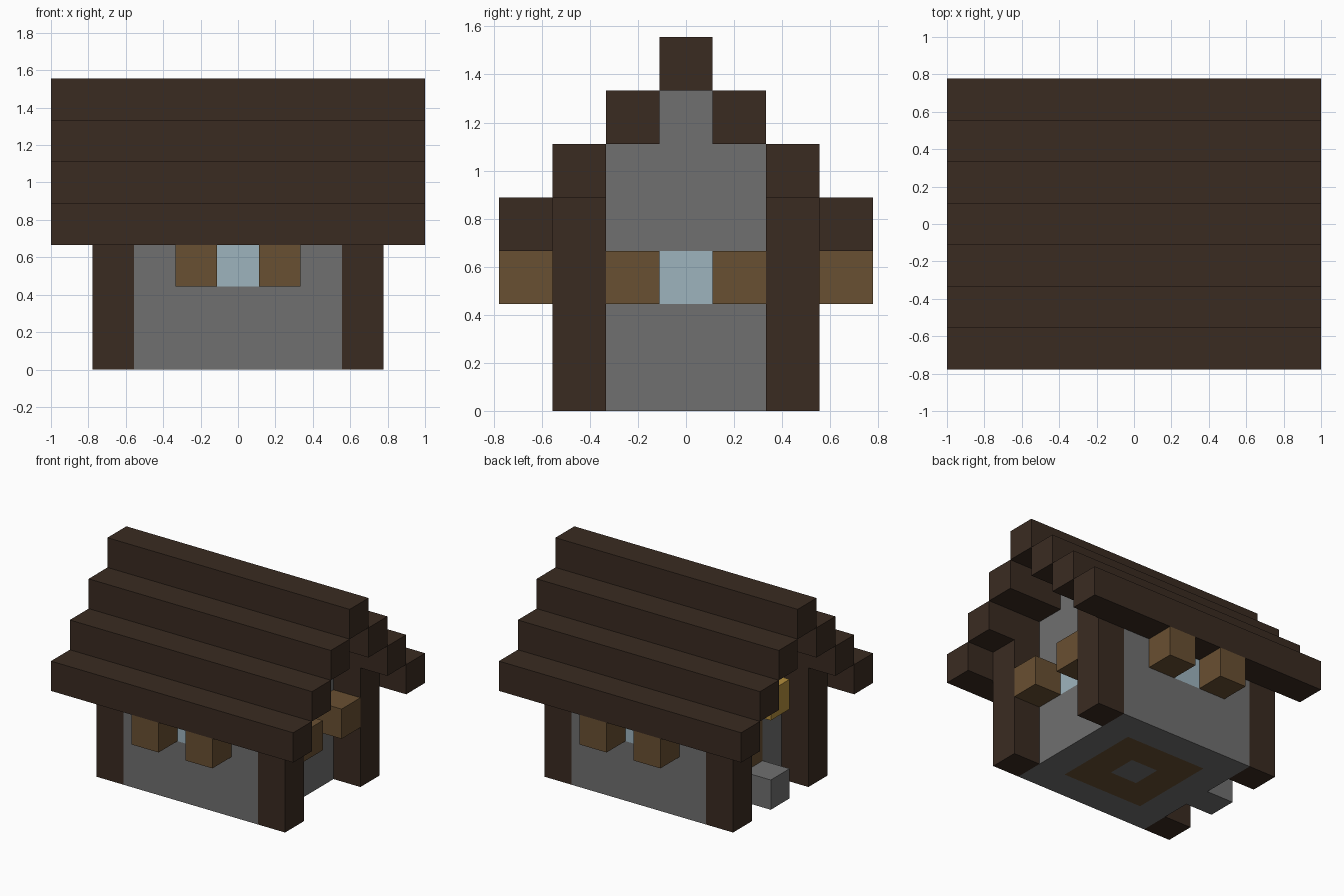
import bpy
import bmesh
from mathutils import Matrix, Vector

if "Cube" in bpy.data.objects:
    bpy.data.objects.remove(bpy.data.objects["Cube"], do_unlink=True)

U = 2 / 9  # block size


def material(name, r, g, b):
    m = bpy.data.materials.new(name)
    m.use_nodes = True
    m.diffuse_color = (r, g, b, 1)
    m.node_tree.nodes["Principled BSDF"].inputs["Base Color"].default_value = (r, g, b, 1)
    return m


dark_wood = material("dark wood", 0.042, 0.024, 0.0152)
stone = material("grey stone", 0.162, 0.162, 0.162)
planks = material("brown planks", 0.141, 0.080, 0.032)
glass = material("pale blue glass", 0.337, 0.456, 0.515)
gold = material("lamp gold", 0.45, 0.27, 0.045)


def blocks(name, mat, *boxes):
    """One object from boxes; each is three inclusive block ranges (x, y, z)."""
    bm = bmesh.new()
    for box in boxes:
        lo = Vector([r[0] for r in box])
        hi = Vector([r[1] for r in box])
        centre = (lo + hi) / 2 + Vector((0, 0, 0.5))
        size = hi - lo + Vector((1, 1, 1))
        bmesh.ops.create_cube(bm, size=1, matrix=Matrix.Translation(centre * U)
                              @ Matrix.Diagonal((*(size * U), 1)))
    mesh = bpy.data.meshes.new(name)
    bm.to_mesh(mesh)
    bm.free()
    mesh.materials.append(mat)
    obj = bpy.data.objects.new(name, mesh)
    bpy.context.collection.objects.link(obj)
    return obj


def at(n):
    return (n, n)


# Stepped roof: full-length beams climbing to the ridge
blocks("roof_ridge", dark_wood, ((-4, 4), at(0), at(6)))
for side, label in ((-1, "front"), (1, "back")):
    for step in (1, 2, 3):
        blocks(f"roof_beam_{label}_{step}", dark_wood,
               ((-4, 4), at(side * step), at(6 - step)))

# Corner posts
for x, xl in ((-3, "right"), (3, "left")):
    for y, yl in ((-2, "front"), (2, "back")):
        blocks(f"{yl}_{xl}_post", dark_wood, (at(x), at(y), (0, 3)))

# Long walls, each with a window and two shutters
for s, label in ((-1, "front"), (1, "back")):
    y = at(2 * s)
    blocks(f"{label}_wall", stone,
           ((-2, 2), y, (0, 1)), ((-2, -1), y, at(2)),
           ((1, 2), y, at(2)), ((-2, 2), y, at(3)))
    blocks(f"{label}_window", glass, (at(0), y, at(2)))
    for x, side in ((-1, "right"), (1, "left")):
        blocks(f"{label}_{side}_shutter", planks, (at(x), at(3 * s), at(2)))


# Gable walls: the given rows are left open in the middle column
def gable(name, x, open_from):
    blocks(name, stone,
           (at(x), (-1, 1), (0, open_from - 1)),
           (at(x), at(-1), (open_from, 2)), (at(x), at(1), (open_from, 2)),
           (at(x), (-1, 1), (3, 4)), (at(x), at(0), at(5)))


gable("left_gable_wall", 2, 2)
blocks("left_window", glass, (at(2), at(0), at(2)))
for y, label in ((-1, "front"), (1, "back")):
    blocks(f"left_gable_{label}_shutter", planks, (at(3), at(y), at(2)))

gable("right_gable_wall", -2, 1)
blocks("door", planks, (at(-2), at(0), (1, 2)))
blocks("door_step", stone, (at(-3), at(0), at(0)))
blocks("door_lamp", gold, (at(-3), at(0), at(3)))

# Floor: plank ring around a stone hearth
blocks("plank_floor", planks,
       ((-1, 1), at(-1), at(0)), ((-1, 1), at(1), at(0)),
       (at(-1), at(0), at(0)), (at(1), at(0), at(0)))
blocks("hearth", stone, (at(0), at(0), at(0)))
